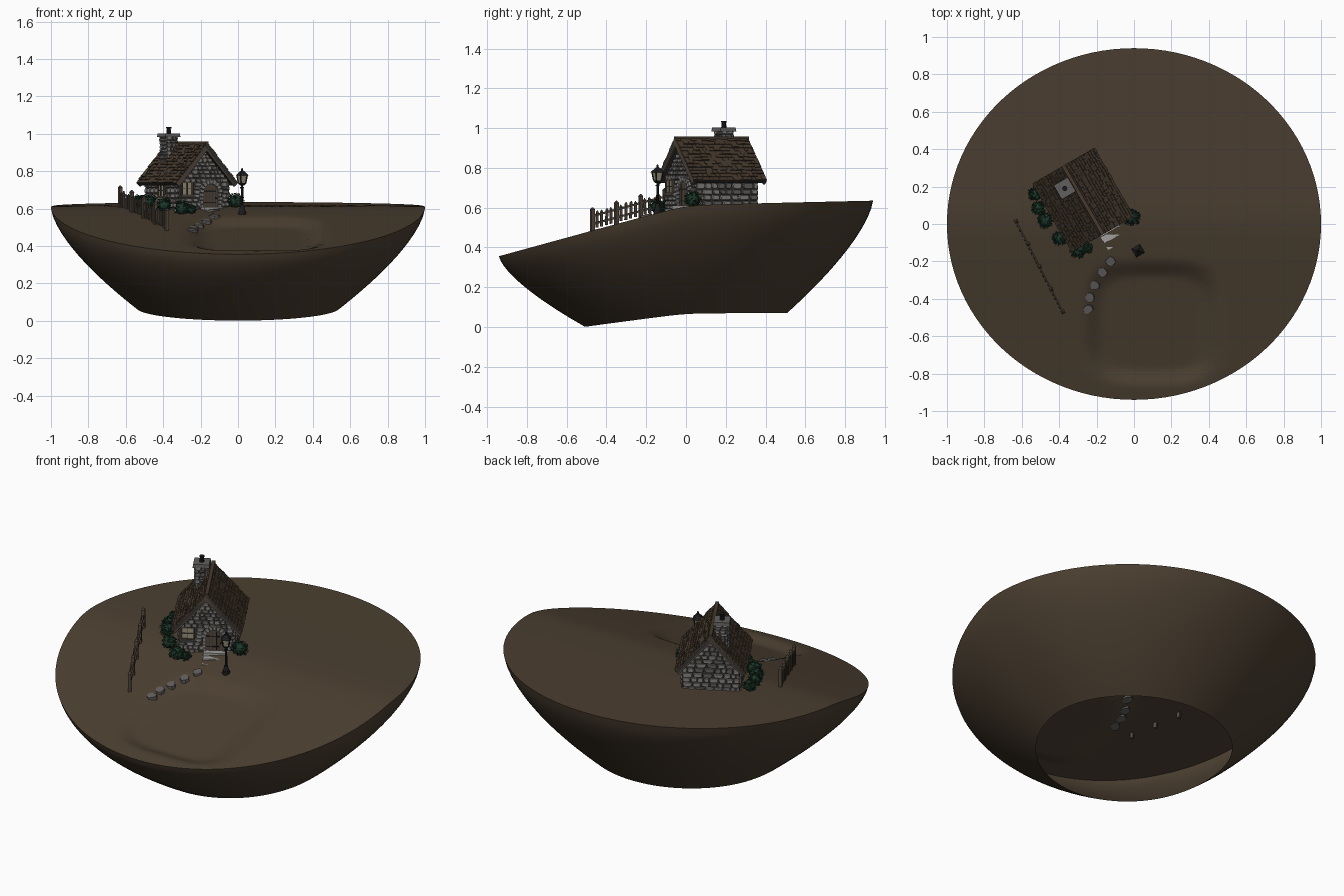
import bpy, bmesh, math, random
from math import sin, cos, pi, radians
from mathutils import Matrix, Vector

random.seed(4)
rnd = random.uniform
if "Cube" in bpy.data.objects:
    bpy.data.objects.remove(bpy.data.objects["Cube"], do_unlink=True)

COLOURS = {
    "earth": (0.07, 0.049, 0.03), "shingle": (0.062, 0.042, 0.027),
    "pale_stone": (0.23, 0.225, 0.215), "dark_stone": (0.12, 0.115, 0.11),
    "mortar": (0.035, 0.032, 0.03), "step_stone": (0.35, 0.345, 0.335),
    "foliage": (0.012, 0.04, 0.022), "iron": (0.012, 0.012, 0.013),
    "window_glow": (0.32, 0.29, 0.2), "wood": (0.085, 0.063, 0.044)}
MATS, IDX = [], {}
for key, col in COLOURS.items():
    m = bpy.data.materials.new(key)
    m.use_nodes = True
    m.diffuse_color = (*col, 1)
    bsdf = m.node_tree.nodes["Principled BSDF"]
    bsdf.inputs["Base Color"].default_value = (*col, 1)
    bsdf.inputs["Roughness"].default_value = 0.9
    IDX[key] = len(MATS)
    MATS.append(m)


def T(x, y, z):
    return Matrix.Translation((x, y, z))


def R(deg, axis):
    return Matrix.Rotation(radians(deg), 4, axis)


def finish(name, bm, smooth=False):
    me = bpy.data.meshes.new(name)
    bm.to_mesh(me)
    bm.free()
    for m in MATS:
        me.materials.append(m)
    ob = bpy.data.objects.new(name, me)
    bpy.context.collection.objects.link(ob)
    if smooth:
        bpy.ops.object.select_all(action='DESELECT')
        ob.select_set(True)
        bpy.context.view_layer.objects.active = ob
        bpy.ops.object.shade_smooth_by_angle(angle=radians(35))


def slab(bm, M, pts, w0, w1, mat, inset=0.0):
    """Prism from a flat outline, with its outer face optionally shrunk."""
    c = sum((Vector(p) for p in pts), Vector((0, 0))) / len(pts)
    low = [bm.verts.new(M @ Vector((p[0], p[1], w0))) for p in pts]
    top = [bm.verts.new(M @ Vector((*Vector(p).lerp(c, inset), w1))) for p in pts]
    faces = [bm.faces.new(top), bm.faces.new(low[::-1])]
    for i in range(len(pts)):
        j = (i + 1) % len(pts)
        faces.append(bm.faces.new((low[i], low[j], top[j], top[i])))
    for f in faces:
        f.material_index = IDX[mat]


def rect(u0, u1, v0, v1):
    return [(u0, v0), (u1, v0), (u1, v1), (u0, v1)]


def cyl(bm, M, r1, r2, z0, z1, n, mat):
    ret = bmesh.ops.create_cone(bm, cap_ends=True, segments=n, radius1=r1, radius2=r2,
                                depth=z1 - z0, matrix=M @ T(0, 0, (z0 + z1) / 2))
    for f in {f for v in ret["verts"] for f in v.link_faces}:
        f.material_index = IDX[mat]


def stones(bm, M, z0, z1, half, size, skip=lambda u, v: False):
    """Rows of rough stones with clipped corners on a wall frame."""
    v = z0
    while v < z1 - 0.006:
        h = min(rnd(0.75, 1.1) * size, z1 - v)
        hw = half(v + h / 2)
        u = -hw
        while u < hw - 0.004:
            w = min(rnd(0.9, 2.0) * size, hw - u)
            if hw - u - w < size * 0.4:
                w = hw - u
            if not skip(u + w / 2, v + h / 2):
                a, b, c, d = u + 0.002, u + w - 0.002, v + 0.002, v + h - 0.002
                k = [rnd(0.1, 0.35) * min(w, h) for _ in range(4)]
                pts = [(a + k[0], c), (b - k[1], c), (b, c + k[1]), (b, d - k[2]),
                       (b - k[2], d), (a + k[3], d), (a, d - k[3]), (a, c + k[0])]
                mat = random.choice(["pale_stone", "pale_stone", "dark_stone"])
                slab(bm, M, pts, 0, rnd(0.005, 0.009), mat, 0.15)
            u += w
        v += h


# Ground: flat at the back, sloping down to the front, with a shallow basin
def bend(y):
    return 0.5 * (y - math.sqrt(y * y + 0.0064))


def ground(x, y):
    d = (((x - 0.1) / 0.36) ** 4 + ((y + 0.53) / 0.33) ** 4) ** 0.25
    t = min(max((1.05 - d) / 0.33, 0), 1)
    return 0.615 + 0.022 * y + 0.253 * bend(y) - 0.04 * t * t * (3 - 2 * t)


bm = bmesh.new()
SEG, TOP, SIDE = 112, 48, 14
rings = []
for k in range(1, TOP + SIDE + 1):
    ring = []
    for s in range(SEG):
        cx, cy = cos(2 * pi * s / SEG), 0.94 * sin(2 * pi * s / SEG)
        if k <= TOP:
            r = k / TOP
            z = ground(cx * r, cy * r)
        else:
            t = (k - TOP) / SIDE
            r = 1 - 0.46 * t ** 1.45
            zt, zb = ground(cx, cy), 0.0705 + 0.135 * bend(cy * 0.54)
            z = zt + (zb - zt) * t
        ring.append(bm.verts.new((cx * r, cy * r, z)))
    rings.append(ring)
mid = bm.verts.new((0, 0, ground(0, 0)))
for s in range(SEG):
    n = (s + 1) % SEG
    bm.faces.new((mid, rings[0][s], rings[0][n]))
    for a, b in zip(rings, rings[1:]):
        bm.faces.new((a[s], b[s], b[n], a[n]))
finish("island", bm, True)

# Cottage frame and wall frames: 0 front, 1 east, 2 back, 3 west
HOUSE = T(-0.272, 0.128, 0) @ R(30, 'Z')
HW, HL, EAVE, APEX, BASE = 0.155, 0.178, 0.742, 0.915, 0.575


def wall(k, dist, at=HOUSE):
    return at @ R(90 * k, 'Z') @ T(0, -dist, 0) @ R(90, 'X')


def gable_half(z):
    return HW if z < EAVE else HW * (APEX - z) / (APEX - EAVE)


DOOR, WIN = 0.04, -0.105


def front_gap(u, v):
    return (abs(u - DOOR) < 0.07 and v < 0.75) or (abs(u - WIN) < 0.042 and 0.667 < v < 0.745)


bm = bmesh.new()
slab(bm, wall(0, HL), [(-HW, BASE), (HW, BASE), (HW, EAVE), (0, APEX), (-HW, EAVE)],
     -2 * HL, 0, "mortar")
stones(bm, wall(0, HL), BASE, APEX - 0.01, gable_half, 0.022, front_gap)
stones(bm, wall(2, HL), BASE, APEX - 0.01, gable_half, 0.03)
stones(bm, wall(1, HW), BASE, EAVE, lambda z: HL, 0.034)
stones(bm, wall(3, HW), BASE, EAVE, lambda z: HL, 0.028,
       lambda u, v: abs(u) < 0.045 and 0.66 < v < 0.735)
finish("cottage_walls", bm)

# Roof boards and shingle rows on both slopes
bm = bmesh.new()
RUN, LOW, RIDGE, LEN = 0.19, 0.735, 0.947, 0.212
pitch = math.degrees(math.atan2(RIDGE - LOW, RUN))
slope = math.hypot(RIDGE - LOW, RUN)
for k in (1, 3):
    M = HOUSE @ R(90 * k, 'Z') @ T(0, -RUN, LOW) @ R(pitch, 'X')
    slab(bm, M, rect(-LEN, LEN, 0, slope), -0.018, 0, "mortar")
    rows = 13
    for i in range(rows):
        v, u = slope * i / rows, -LEN
        while u < LEN - 0.001:
            w = min(rnd(0.018, 0.04), LEN - u)
            slab(bm, M, rect(u, u + w - 0.001, v + rnd(0, 0.004), v + slope / rows - 0.001),
                 0, rnd(0.004, 0.009), "shingle")
            u += w
    # Barge boards under both verges
    for s in (-1, 1):
        a, b = sorted((s * LEN, s * (LEN - 0.012)))
        slab(bm, M, rect(a, b, 0, slope), -0.026, -0.002, "wood")
slab(bm, HOUSE, rect(-0.01, 0.01, -LEN, LEN), RIDGE - 0.01, RIDGE + 0.011, "shingle", 0.0)
finish("roof", bm)

# Chimney
bm = bmesh.new()
C = HOUSE @ T(-0.054, 0.103, 0)
slab(bm, C, rect(-0.033, 0.033, -0.033, 0.033), 0.8, 0.985, "mortar")
for k in range(4):
    stones(bm, wall(k, 0.033, C), 0.83, 0.985, lambda z: 0.035, 0.02)
slab(bm, C, rect(-0.046, 0.046, -0.046, 0.046), 0.983, 1.002, "dark_stone", 0.06)
cyl(bm, C, 0.014, 0.01, 1.0, 1.03, 10, "iron")
cyl(bm, C, 0.014, 0.014, 1.028, 1.036, 10, "iron")
finish("chimney", bm)

# Arched door with stone surround
bm = bmesh.new()
M = wall(0, HL) @ T(DOOR, 0.685, 0)
arch = [(0.046 * cos(pi * i / 10), 0.046 * sin(pi * i / 10)) for i in range(11)]
slab(bm, M, [(-0.046, -0.08), (0.046, -0.08)] + arch, 0, 0.004, "wood")
for u in (-0.028, -0.01, 0.01, 0.028):
    slab(bm, M, rect(u - 0.0015, u + 0.0015, -0.08, 0.034), 0.003, 0.0055, "mortar")
for v in (-0.055, 0.005):
    slab(bm, M, rect(-0.044, 0.03, v, v + 0.006), 0.003, 0.007, "iron")
cyl(bm, M @ T(0.033, -0.03, 0), 0.004, 0.004, 0.003, 0.012, 8, "iron")
for i in range(9):
    a, b = pi * (i + 0.06) / 9, pi * (i + 0.94) / 9
    pts = [(r * cos(t), r * sin(t)) for r, t in ((0.046, a), (0.07, a), (0.07, b), (0.046, b))]
    slab(bm, M, pts, 0, 0.013, "pale_stone", 0.1)
for s in (-1, 1):
    for i in range(4):
        a, b = sorted((s * 0.046, s * rnd(0.062, 0.072)))
        slab(bm, M, rect(a, b, -0.08 + i * 0.02, -0.0615 + i * 0.02), 0, 0.012, "pale_stone", 0.1)
finish("door", bm)

# Windows on the front and west walls
bm = bmesh.new()
for M in (wall(0, HL) @ T(WIN, 0.706, 0), wall(3, HW) @ T(0, 0.697, 0)):
    slab(bm, M, rect(-0.03, 0.03, -0.032, 0.032), 0, 0.003, "window_glow")
    for s in (-1, 0, 1):
        t = 0.004 if s else 0.002
        slab(bm, M, rect(s * 0.032 - t, s * 0.032 + t, -0.036, 0.036), 0, 0.01, "wood")
        slab(bm, M, rect(-0.036, 0.036, s * 0.034 - t, s * 0.034 + t), 0, 0.0095, "wood")
    slab(bm, M, rect(-0.042, 0.042, -0.045, -0.037), 0, 0.018, "dark_stone")
finish("windows", bm)

# Front steps
bm = bmesh.new()
for i in range(3):
    y = -HL - 0.002 - 0.04 * i
    slab(bm, HOUSE, rect(DOOR - 0.06, DOOR + 0.06, y - 0.039, y),
         0.55 - 0.013 * i, 0.61 - 0.016 * i, "step_stone", 0.03)
finish("front_steps", bm)

# Stepping stones
bm = bmesh.new()
for x, y in ((-0.125, -0.2), (-0.17, -0.258), (-0.21, -0.325), (-0.235, -0.392), (-0.247, -0.455)):
    pts = []
    for i in range(8):
        r, a = rnd(0.024, 0.033), 2 * pi * i / 8
        pts.append((r * cos(a), r * sin(a)))
    slab(bm, T(x, y, ground(x, y)) @ R(14, 'X'), pts, -0.014, 0.008, "dark_stone", 0.12)
finish("stepping_stones", bm)

# Picket fence
bm = bmesh.new()
A, B, N = Vector((-0.63, 0.015)), Vector((-0.38, -0.47)), 20
ang = math.degrees(math.atan2(B.y - A.y, B.x - A.x))
step = (B - A).length / N
for i in range(N + 1):
    p, q = A.lerp(B, i / N), A.lerp(B, (i + 1) / N)
    z = ground(*p)
    M = T(p.x, p.y, z) @ R(ang, 'Z') @ R(90, 'X')
    if i % 5 == 0:
        slab(bm, M, rect(-0.009, 0.009, -0.03, 0.105), -0.009, 0.009, "wood")
        cyl(bm, T(p.x, p.y, z) @ R(ang + 45, 'Z'), 0.015, 0.003, 0.105, 0.117, 4, "wood")
    else:
        h, w = rnd(0.08, 0.098), 0.007
        slab(bm, M @ R(rnd(-3, 3), 'Z'), [(-w, 0.008), (w, 0.008), (w, h - 0.01), (0, h), (-w, h - 0.01)],
             0.003, 0.009, "wood")
    if i < N:
        dz = ground(*q) - z
        for v in (0.028, 0.068):
            slab(bm, M, [(0, v), (step, v + dz), (step, v + dz + 0.01), (0, v + 0.01)],
                 -0.004, 0.003, "wood")
finish("picket_fence", bm)

# Lamp post
bm = bmesh.new()
L = T(0.022, -0.143, ground(0.022, -0.143)) @ R(30, 'Z')
for r1, r2, z0, z1, n in ((0.022, 0.02, -0.015, 0.014, 12), (0.016, 0.01, 0.014, 0.045, 12),
                          (0.007, 0.006, 0.04, 0.155, 10), (0.011, 0.011, 0.135, 0.142, 10)):
    cyl(bm, L, r1, r2, z0, z1, n, "iron")
Q = L @ R(45, 'Z')
cyl(bm, Q, 0.012, 0.024, 0.152, 0.164, 4, "iron")
cyl(bm, Q, 0.02, 0.028, 0.164, 0.205, 4, "window_glow")
cyl(bm, Q, 0.038, 0.01, 0.203, 0.229, 4, "iron")
cyl(bm, Q, 0.007, 0.003, 0.229, 0.245, 8, "iron")
for k in range(4):
    cyl(bm, Q @ R(90 * k, 'Z') @ T(0.02, 0, 0.163) @ R(11, 'Y'), 0.004, 0.004, 0, 0.043, 6, "iron")
finish("lamp_post", bm)

# Leafy shrubs around the walls
bm = bmesh.new()
for x, y, r in ((-0.53, 0.16, 0.034), (-0.512, 0.085, 0.036), (-0.475, 0.02, 0.042),
                (-0.395, -0.075, 0.04), (-0.3, -0.142, 0.042), (-0.25, -0.13, 0.026),
                (-0.012, 0.035, 0.044)):
    M = T(x, y, ground(x, y) + 0.7 * r)
    ret = bmesh.ops.create_icosphere(bm, subdivisions=2, radius=0.85 * r, matrix=M)
    for f in {f for v in ret["verts"] for f in v.link_faces}:
        f.material_index = IDX["foliage"]
    for _ in range(110):
        d = Vector((rnd(-1, 1), rnd(-1, 1), rnd(-0.6, 1))).normalized() * r * rnd(0.8, 1.05)
        leaf = M @ T(*d) @ R(rnd(0, 360), 'Z') @ R(rnd(-70, 70), 'X')
        s = rnd(0.006, 0.011)
        slab(bm, leaf, [(-s, 0), (0, -s / 2), (s, 0), (0, s / 2)], 0, 0.001, "foliage")
finish("shrubs", bm)
